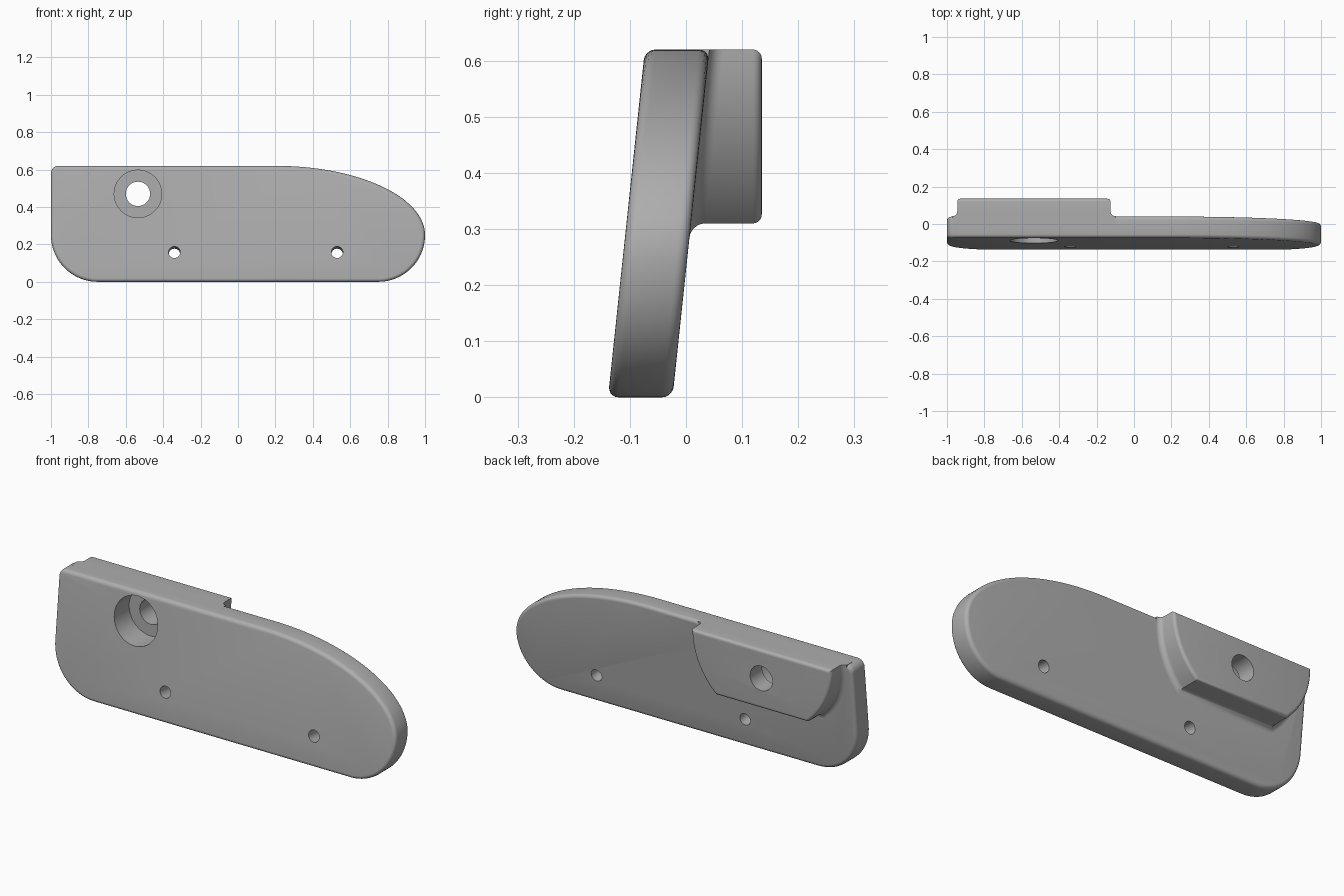
import bpy
import bmesh
from math import sin, cos, pi, acos, atan
from mathutils import Vector, Matrix

cube = bpy.data.objects.get("Cube")
if cube:
    bpy.data.objects.remove(cube, do_unlink=True)

SLOPE = 0.106      # lean of the plate
TOP = 0.62


def front_y(z):
    return -0.139 + SLOPE * z


def back_y(z):
    return -0.024 + SLOPE * z


grey = bpy.data.materials.new("satin grey")
grey.use_nodes = True
colour = (0.42, 0.42, 0.42, 1)
grey.diffuse_color = colour
grey.node_tree.nodes["Principled BSDF"].inputs["Base Color"].default_value = colour


def arc(cx, cz, rx, rz, start, end, n):
    """Points of an elliptical arc in the XZ plane."""
    angles = [start + (end - start) * i / n for i in range(n + 1)]
    return [(cx + rx * cos(a), cz + rz * sin(a)) for a in angles]


def loft(name, rings):
    """Closed solid through rings of equal point count."""
    bm = bmesh.new()
    loops = [[bm.verts.new(p) for p in ring] for ring in rings]
    n = len(loops[0])
    for a, b in zip(loops, loops[1:]):
        for i in range(n):
            j = (i + 1) % n
            bm.faces.new((a[i], a[j], b[j], b[i]))
    bm.faces.new(loops[0][::-1])
    bm.faces.new(loops[-1])
    bmesh.ops.recalc_face_normals(bm, faces=bm.faces)
    mesh = bpy.data.meshes.new(name)
    bm.to_mesh(mesh)
    bm.free()
    mesh.materials.append(grey)
    obj = bpy.data.objects.new(name, mesh)
    bpy.context.collection.objects.link(obj)
    return obj


def apply(obj, mod):
    with bpy.context.temp_override(object=obj, active_object=obj):
        bpy.ops.object.modifier_apply(modifier=mod.name)


def combine(obj, other, operation):
    mod = obj.modifiers.new(operation.lower(), 'BOOLEAN')
    mod.operation = operation
    mod.solver = 'EXACT'
    mod.object = other
    apply(obj, mod)
    bpy.data.objects.remove(other, do_unlink=True)


def drill(name, x, z, radius, y0, y1, tilt=0.0):
    """Round cutter running from y0 to y1, optionally tilted about X."""
    bm = bmesh.new()
    bmesh.ops.create_cone(bm, cap_ends=True, segments=64, radius1=radius,
                          radius2=radius, depth=y1 - y0)
    place = Matrix.Translation((x, (y0 + y1) / 2, z)) @ Matrix.Rotation(pi / 2 - tilt, 4, 'X')
    bmesh.ops.transform(bm, matrix=place, verts=bm.verts)
    mesh = bpy.data.meshes.new(name)
    bm.to_mesh(mesh)
    bm.free()
    mesh.materials.append(grey)
    obj = bpy.data.objects.new(name, mesh)
    bpy.context.collection.objects.link(obj)
    obj.hide_render = True
    return obj


# Leaning plate: rounded corners and a long elliptical nose
outline = (arc(-0.96, TOP - 0.04, 0.04, 0.04, pi, pi / 2, 8)
           + arc(0.2, 0.25, 0.8, TOP - 0.25, pi / 2, 0, 48)
           + arc(0.75, 0.25, 0.25, 0.25, 0, -pi / 2, 24)[1:]
           + arc(-0.75, 0.25, 0.25, 0.25, -pi / 2, -pi, 24))
plate = loft("plate", [[(x, f(z), z) for x, z in outline] for f in (front_y, back_y)])
bevel = plate.modifiers.new("rounded_rim", 'BEVEL')
bevel.width = 0.019
bevel.segments = 5
bevel.limit_method = 'ANGLE'
bevel.angle_limit = pi / 4
apply(plate, bevel)

# Mounting block: a half disc cut flat at the bottom
CX, R, DROP, BACK = -0.535, 0.41, 0.31, 0.135
FLARE, ROUND = 0.025, 0.016


def block_outline(grow, top):
    radius, drop = R + grow, DROP + grow
    end = acos(drop / radius)
    side = arc(CX, TOP, radius, radius, 0, -pi / 2 + end, 24)
    left = [(2 * CX - x, z) for x, z in reversed(side)]
    pts = side + left
    # the upper edge is pulled in only where it is rounded over
    return [(x, min(z, top)) for x, z in pts]


rings = [[(x, back_y(z) - 0.05, z) for x, z in block_outline(FLARE, TOP)]]
for i in range(7):          # concave flare into the plate
    t = pi / 2 * i / 6
    pts = block_outline(FLARE * (1 - sin(t)), TOP)
    rings.append([(x, back_y(z) + FLARE * (1 - cos(t)), z) for x, z in pts])
for i in range(7):          # rounded outer rim
    t = pi / 2 * i / 6
    inset = ROUND * (1 - cos(t))
    y = BACK - ROUND * (1 - sin(t))
    rings.append([(x, y, z) for x, z in block_outline(-inset, TOP - inset)])
block = loft("mounting_block", rings)
combine(plate, block, 'UNION')

# Counterbored mounting hole, then two small holes square to the plate
combine(plate, drill("counterbore", CX, 0.47, 0.127, -0.4, 0.035), 'DIFFERENCE')
combine(plate, drill("mounting_hole", CX, 0.47, 0.065, -0.4, 0.4), 'DIFFERENCE')
for x in (-0.34, 0.53):
    mid = (front_y(0.152) + back_y(0.152)) / 2
    combine(plate, drill("screw_hole", x, 0.152, 0.031, mid - 0.1, mid + 0.1, atan(SLOPE)),
            'DIFFERENCE')

plate.name = "handle_plate"
bpy.ops.object.select_all(action='DESELECT')
plate.select_set(True)
bpy.context.view_layer.objects.active = plate
bpy.ops.object.shade_smooth_by_angle(angle=pi / 6)
